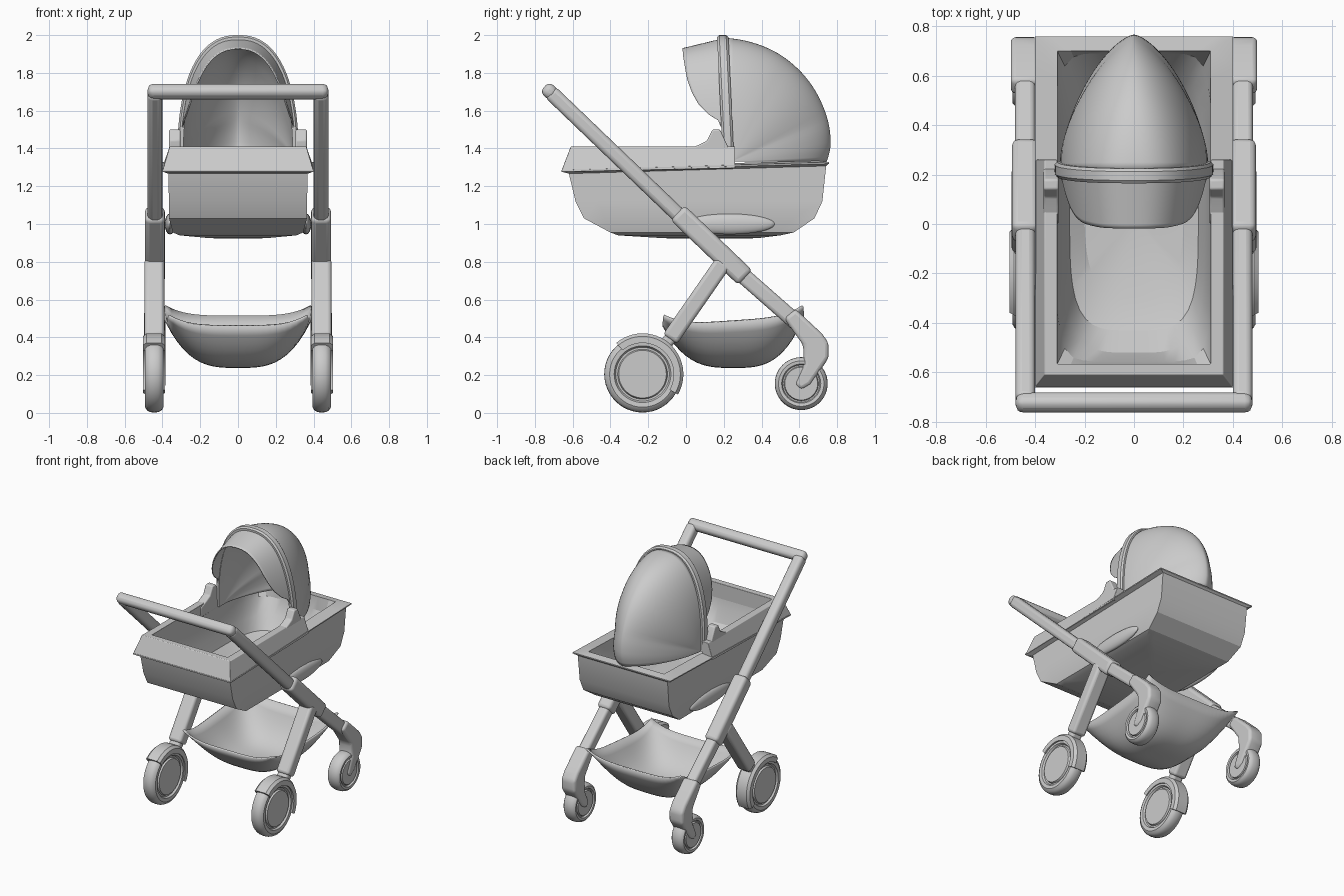
import bpy, bmesh, math
from math import sin, cos, radians, pi

if "Cube" in bpy.data.objects:
    bpy.data.objects.remove(bpy.data.objects["Cube"])


def finish(bm, name, mirror=False, bevel=0, solid=0, angle=35):
    bmesh.ops.remove_doubles(bm, verts=bm.verts, dist=0.0002)
    bmesh.ops.recalc_face_normals(bm, faces=bm.faces)
    me = bpy.data.meshes.new(name)
    bm.to_mesh(me)
    bm.free()
    ob = bpy.data.objects.new(name, me)
    bpy.context.collection.objects.link(ob)
    if solid:
        m = ob.modifiers.new("thickness", 'SOLIDIFY')
        m.thickness, m.offset = solid, -1
    if bevel:
        m = ob.modifiers.new("round", 'BEVEL')
        m.width, m.segments, m.limit_method = bevel, 3, 'ANGLE'
    if mirror:
        m = ob.modifiers.new("mirror", 'MIRROR')
        m.use_mirror_merge = False
    bpy.ops.object.select_all(action='DESELECT')
    bpy.context.view_layer.objects.active = ob
    ob.select_set(True)
    bpy.ops.object.shade_smooth_by_angle(angle=radians(angle))
    return ob


def skin(name, rows, wrap_u=False, wrap_v=False, caps=False, **kw):
    """Surface through rows of points."""
    bm = bmesh.new()
    vs = [[bm.verts.new(p) for p in row] for row in rows]
    n, m = len(vs), len(vs[0])
    for i in range(n if wrap_u else n - 1):
        for j in range(m if wrap_v else m - 1):
            a, b = vs[i], vs[(i + 1) % n]
            k = (j + 1) % m
            bm.faces.new((a[j], a[k], b[k], b[j]))
    if caps:
        bm.faces.new(vs[0])
        bm.faces.new(vs[-1])
    return finish(bm, name, **kw)


def prism(name, pts, x0, x1, **kw):
    """Side outline (y, z) extruded across x."""
    return skin(name, [[(x, y, z) for y, z in pts] for x in (x0, x1)],
                wrap_v=True, caps=True, **kw)


def beam(name, p, q, thick, x0, x1, bevel=0.02):
    dy, dz = q[0] - p[0], q[1] - p[1]
    l = math.hypot(dy, dz)
    oy, oz = -dz / l * thick / 2, dy / l * thick / 2
    pts = [(p[0] + oy, p[1] + oz), (q[0] + oy, q[1] + oz),
           (q[0] - oy, q[1] - oz), (p[0] - oy, p[1] - oz)]
    return prism(name, pts, x0, x1, mirror=x0 > 0, bevel=bevel)


def ring(hx, y0, y1, z, n=0, slope=0):
    """Rectangle (n=0) or superellipse ring of 64 points."""
    out = []
    for i in range(64):
        c, s = cos(i * pi / 32), sin(i * pi / 32)
        if n:
            k = (abs(c) ** n + abs(s) ** n) ** (-1 / n)
        else:
            k = 1 / max(abs(c), abs(s))
        y = (y0 + y1) / 2 + s * k * (y1 - y0) / 2
        out.append((hx * c * k, y, z + slope * y))
    return out


def arch(w, h, n, t):
    """Point on a superelliptic arch, t from -1 to 1."""
    a = t * pi / 2
    return (math.copysign(w * abs(sin(a)) ** (2 / n), t), h * max(cos(a), 0) ** (2 / n))


def lerp(table, v):
    for (a, p), (b, q) in zip(table, table[1:]):
        if v <= b:
            return p + (q - p) * max(v - a, 0) / (b - a)
    return table[-1][1]


# Pushchair frame: handle, sleeves, legs
beam("handle_side", (-0.72, 1.70), (0.02, 0.99), 0.08, 0.40, 0.478, 0.025)
beam("handle_bar", (-0.749, 1.728), (-0.693, 1.674), 0.075, -0.478, 0.478, 0.03)
beam("frame_sleeve", (-0.045, 1.06), (0.315, 0.715), 0.108, 0.387, 0.493, 0.025)
beam("front_leg", (0.27, 0.755), (0.60, 0.465), 0.085, 0.40, 0.48)
beam("rear_leg", (0.20, 0.80), (-0.085, 0.39), 0.09, 0.39, 0.495)
beam("rear_leg_neck", (-0.05, 0.44), (-0.14, 0.32), 0.065, 0.40, 0.485)
prism("front_fork", [(0.52, 0.50), (0.58, 0.55), (0.72, 0.42), (0.755, 0.37), (0.755, 0.29),
                     (0.66, 0.15), (0.61, 0.12), (0.575, 0.15), (0.625, 0.26), (0.62, 0.36)],
      0.385, 0.498, mirror=True, bevel=0.02)


# Wheels
def wheel(name, y, z, r):
    half = [(0.001, 0.046), (0.62, 0.046), (0.65, 0.034), (0.70, 0.034), (0.74, 0.047),
            (0.86, 0.049), (0.95, 0.038), (0.99, 0.02)]
    prof = half + [(1, 0)] + [(a, -b) for a, b in reversed(half)]
    rows = [[(0.443 + x, y + r * k * cos(i * pi / 24), z + r * k * sin(i * pi / 24))
             for k, x in prof] for i in range(48)]
    skin(name, rows, wrap_u=True, mirror=True)


wheel("rear_wheel", -0.23, 0.205, 0.203)
wheel("front_wheel", 0.61, 0.155, 0.14)
rows = []
for i in range(25):
    a = radians(-30 + 160 * i / 24)
    rows.append([(0.445 + x, -0.23 + r * cos(a), 0.205 + r * sin(a)) for r, x in
                 [(0.165, -0.058), (0.2, -0.058), (0.216, -0.04),
                  (0.216, 0.04), (0.2, 0.058), (0.165, 0.058)]])
skin("rear_fender", rows, wrap_v=True, caps=True, mirror=True)

# Storage basket
rows = []
for i in range(25):
    v = -1 + i / 12
    row = []
    for j in range(25):
        u = -1 + j / 12
        rim = 0.49 + 0.025 * v + 0.055 * u ** 4 * v ** 4
        depth = (rim - 0.25) * (1 - abs(u) ** 3.2) * (1 - abs(v) ** 3.2)
        row.append(((0.375 + 0.01 * v) * u, 0.25 + 0.365 * v, rim - depth))
    rows.append(row)
skin("basket", rows, solid=0.012)

# Carrycot: outer shell, rear apron and inner liner as one skin of rings
S = 0.03
cot = [ring(0.01, 0.0, 0.2, 0.922), ring(0.15, -0.12, 0.38, 0.925), ring(0.31, -0.36, 0.50, 0.94),
       ring(0.345, -0.40, 0.57, 0.955), ring(0.365, -0.54, 0.68, 1.03), ring(0.366, -0.585, 0.722, 1.12),
       ring(0.368, -0.62, 0.742, 1.285, 0, S), ring(0.40, -0.66, 0.757, 1.297, 0, S),
       ring(0.40, -0.66, 0.757, 1.305, 0, S), ring(0.31, -0.565, 0.70, 1.315, 0, S),
       ring(0.305, -0.555, 0.69, 1.24, 8), ring(0.285, -0.52, 0.65, 1.14, 4),
       ring(0.26, -0.43, 0.58, 1.05, 4), ring(0.2, -0.3, 0.45, 1.01, 3), ring(0.01, 0, 0.1, 1.0, 2)]
skin("carrycot", cot, wrap_v=True, caps=True, angle=20)

# Raised rim around the foot end
section = [(0.402, -0.662, 1.275), (0.362, -0.61, 1.41), (0.31, -0.565, 1.41), (0.31, -0.565, 1.29)]
rows = []
for sx, back in ((1, True), (1, False), (-1, False), (-1, True)):
    rows.append([(sx * x, 0.26 if back else y, z + (0.02 if back and z < 1.35 else 0))
                 for x, y, z in section])
skin("cot_rim", rows, wrap_v=True, caps=True, bevel=0.004)

# Mounting pads between cot and frame
bm = bmesh.new()
bmesh.ops.create_uvsphere(bm, u_segments=32, v_segments=16, radius=1)
for v in bm.verts:
    v.co = (0.36 + 0.028 * v.co.x, 0.23 + 0.24 * v.co.y, 1.0 + 0.055 * v.co.z)
finish(bm, "mount_pad", mirror=True)

# Hood hinges
prism("hood_hinge", [(0.0, 1.39), (0.07, 1.42), (0.11, 1.44), (0.14, 1.50), (0.18, 1.50),
                     (0.25, 1.35), (0.25, 1.32), (0.0, 1.32)], 0.305, 0.365, mirror=True, bevel=0.008)

# Hood: fan of arches swinging back around the hinge line
radius = [(0, 0.505), (8, 0.53), (18, 0.548), (33, 0.57), (45, 0.59), (67, 0.625), (92, 0.655)]
round_n = [(0, 1.55), (25, 1.5), (60, 1.9), (92, 2.4)]
rows = []
for i in range(33):
    th = 92 * i / 32
    row = []
    for j in range(49):
        x, r = arch(0.30, lerp(radius, th), lerp(round_n, th), -1 + j / 24)
        row.append((x, 0.24 + r * cos(radians(th)), 1.33 + r * sin(radians(th))))
    rows.append(row)
skin("hood", rows, solid=0.008, angle=50)

# Hood band
rows = []
for j in range(65):
    t = -1 + j / 32
    row = []
    for k, y in [(0, -0.03), (0.022, -0.03), (0.032, -0.018), (0.032, 0.018), (0.022, 0.03), (0, 0.03)]:
        x, h = arch(0.29 + k, 0.638 + k, 2.4, t)
        row.append((x, 0.225 - 0.03 * h / 0.65 + y, 1.33 + h))
    rows.append(row)
skin("hood_band", rows, wrap_v=True, caps=True)

# Sun visor reaching forward from the band
reach = [(1.54, 0.0), (1.58, 0.06), (1.65, 0.12), (1.72, 0.155), (1.8, 0.18), (1.93, 0.2), (2.0, 0.205)]
rows = []
for i in range(13):
    u = i / 12
    row = []
    for j in range(49):
        x, h = arch(0.302, 0.65, 2.4, 0.86 * (-1 + j / 24))
        f = u * lerp(reach, 1.33 + h)
        row.append((x * (1 - 0.6 * f), 0.185 - f, 1.33 + h * (1 - 0.37 * f)))
    rows.append(row)
skin("sun_visor", rows, solid=0.008)
